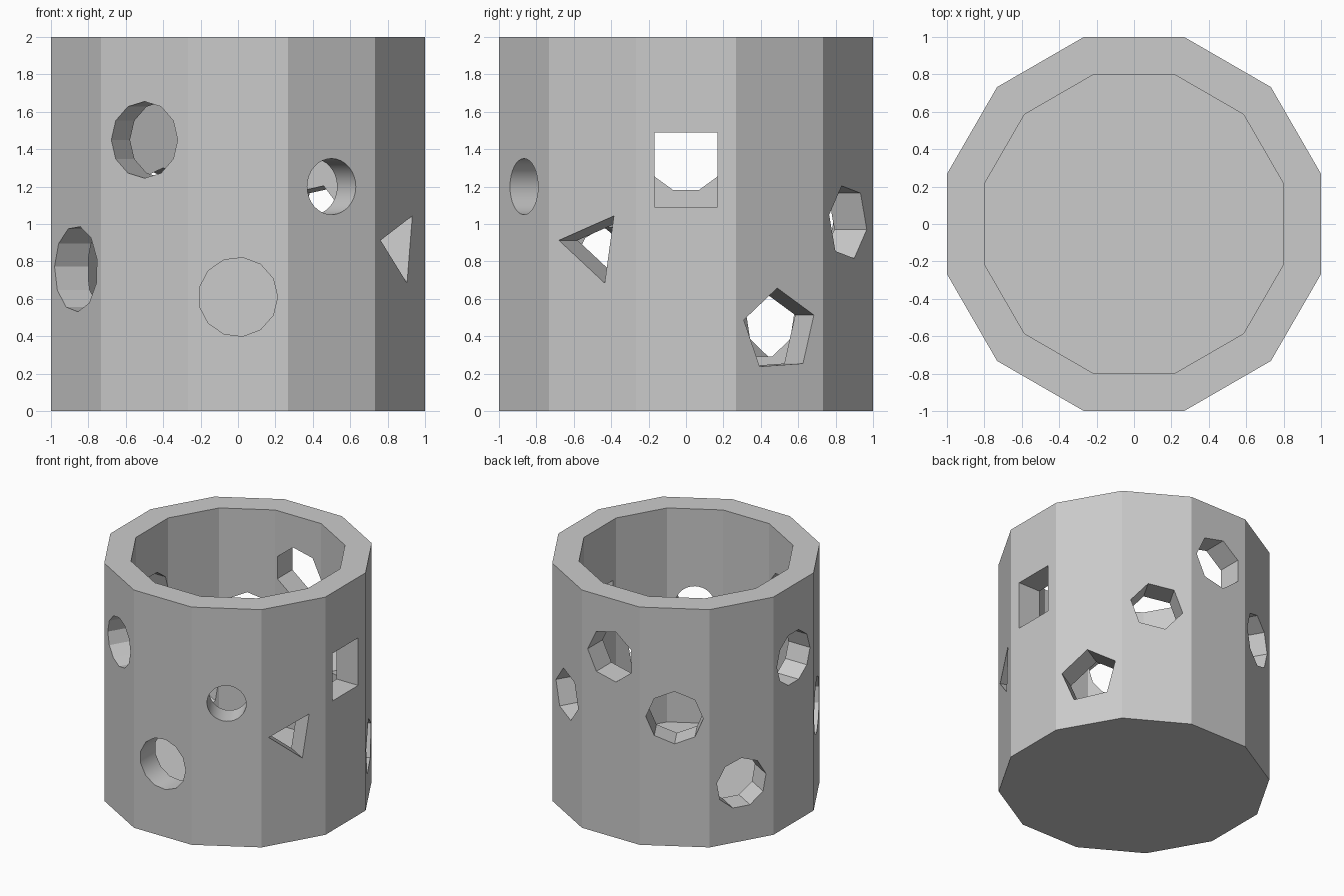
import bpy, bmesh
from math import radians, cos, sin, pi
from mathutils import Matrix, Vector

SIDES = 12
WALL = 0.2
FLOOR = 0.2

if "Cube" in bpy.data.objects:
    bpy.data.objects.remove(bpy.data.objects["Cube"])

grey = bpy.data.materials.new("plain grey")
grey.use_nodes = True
colour = (0.6, 0.6, 0.6, 1)
grey.diffuse_color = colour
grey.node_tree.nodes["Principled BSDF"].inputs["Base Color"].default_value = colour


def make_object(name, bm):
    bmesh.ops.recalc_face_normals(bm, faces=bm.faces)
    mesh = bpy.data.meshes.new(name)
    bm.to_mesh(mesh)
    bm.free()
    mesh.materials.append(grey)
    obj = bpy.data.objects.new(name, mesh)
    bpy.context.collection.objects.link(obj)
    return obj


def ring(bm, apothem, z):
    r = apothem / cos(pi / SIDES)
    angles = [(i + 0.5) * 2 * pi / SIDES for i in range(SIDES)]
    return [bm.verts.new((r * cos(a), r * sin(a), z)) for a in angles]


def bridge(bm, a, b):
    for i in range(len(a)):
        j = (i + 1) % len(a)
        bm.faces.new((a[i], a[j], b[j], b[i]))


# Cup: outer wall, flat rim, inner wall and floor
bm = bmesh.new()
rings = [ring(bm, 1, 0), ring(bm, 1, 2), ring(bm, 1 - WALL, 2), ring(bm, 1 - WALL, FLOOR)]
for a, b in zip(rings, rings[1:]):
    bridge(bm, a, b)
bm.faces.new(rings[0])
bm.faces.new(rings[-1])
cup = make_object("sorting_cup", bm)

# Holes: azimuth, sides, height, width radius, height radius, roll
HOLES = [
    (-30, 3, 0.88, 0.21, 0.21, 51),
    (0, 4, 1.29, 0.24, 0.283, 45),
    (30, 5, 0.43, 0.228, 0.228, 21.5),
    (60, 6, 1.01, 0.205, 0.205, 49),
    (90, 7, 1.52, 0.215, 0.215, 180),
    (120, 8, 1.08, 0.22, 0.22, 0),
    (150, 9, 0.49, 0.21, 0.21, 10),
    (180, 10, 1.39, 0.22, 0.22, 0),
    (210, 11, 0.76, 0.23, 0.23, -85),
    (240, 12, 1.45, 0.205, 0.205, 0),
    (270, 13, 0.61, 0.212, 0.212, 0),
    (300, 32, 1.2, 0.15, 0.15, 0),
]

# Hole cutters: one prism through the middle of each wall panel
bm = bmesh.new()
for azimuth, sides, height, ru, rz, roll in HOLES:
    turn = Matrix.Rotation(radians(azimuth), 3, 'Z')
    loops = []
    for depth in (0.74, 1.1):
        loop = []
        for i in range(sides):
            a = radians(roll) + 2 * pi * i / sides
            point = Vector((depth, ru * cos(a), height + rz * sin(a)))
            loop.append(bm.verts.new(turn @ point))
        loops.append(loop)
        bm.faces.new(loop)
    bridge(bm, *loops)
cutter = make_object("hole_cutters", bm)
cutter.hide_render = True

# Cut the holes and smooth only the roundest ones
cut = cup.modifiers.new("holes", 'BOOLEAN')
cut.operation = 'DIFFERENCE'
cut.solver = 'EXACT'
cut.object = cutter
bpy.ops.object.select_all(action='DESELECT')
cup.select_set(True)
bpy.context.view_layer.objects.active = cup
bpy.ops.object.modifier_apply(modifier=cut.name)
bpy.data.objects.remove(cutter)
bpy.ops.object.shade_smooth_by_angle(angle=radians(29))
